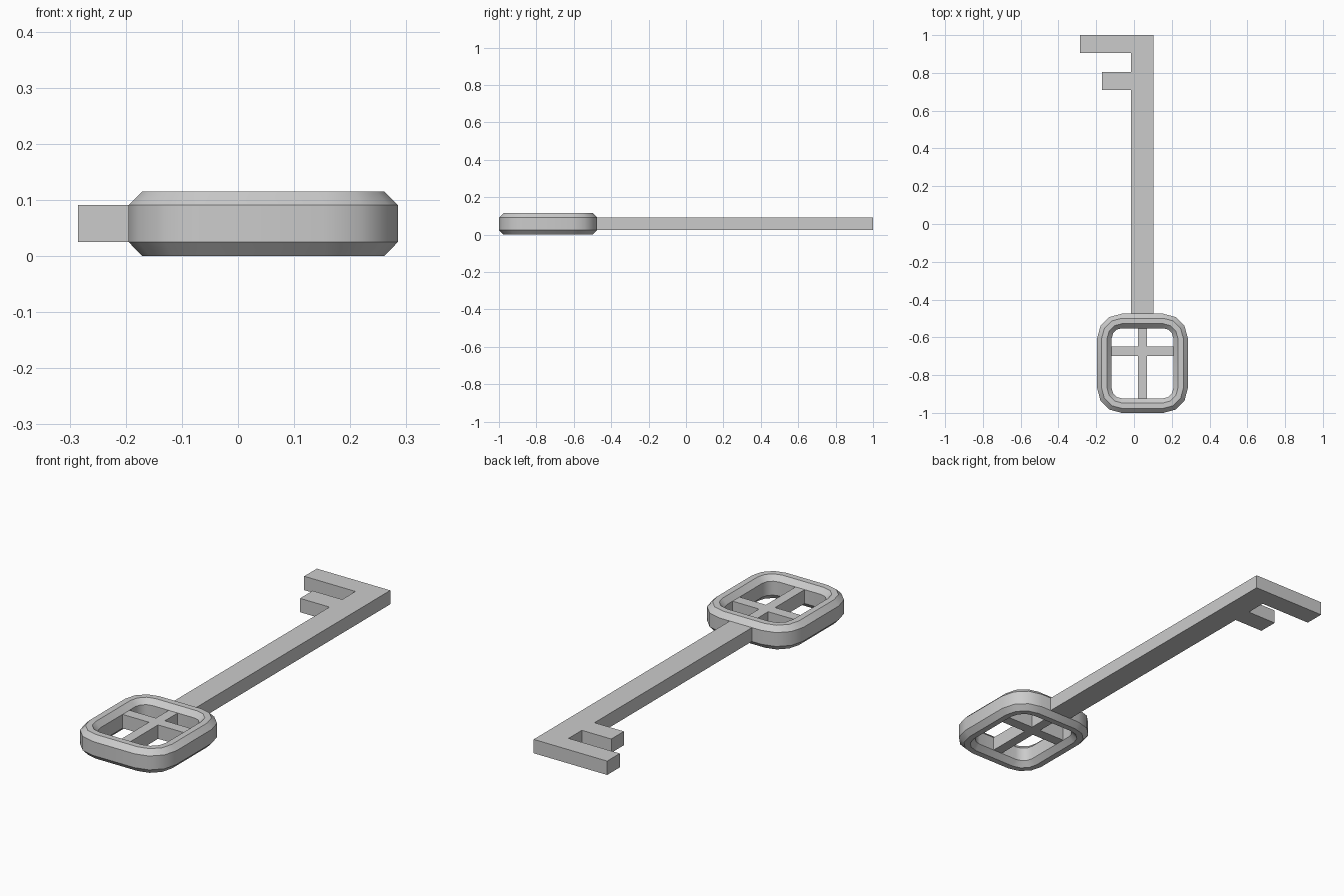
import bpy, bmesh
from math import sin, cos, pi

if "Cube" in bpy.data.objects:
    bpy.data.objects.remove(bpy.data.objects["Cube"])

Z0, Z1, TOP = 0.025, 0.091, 0.115   # blade bottom, blade top, bow top
CX, CY = 0.045, -0.7375             # centre of the bow


def finish(name, bm):
    bmesh.ops.recalc_face_normals(bm, faces=bm.faces)
    me = bpy.data.meshes.new(name)
    bm.to_mesh(me)
    bm.free()
    ob = bpy.data.objects.new(name, me)
    bpy.context.collection.objects.link(ob)
    return ob


def extrude_profile(name, pts, z0, z1):
    bm = bmesh.new()
    face = bm.faces.new([bm.verts.new((x, y, z0)) for x, y in pts])
    up = bmesh.ops.extrude_face_region(bm, geom=[face], use_keep_orig=True)["geom"]
    for v in up:
        if isinstance(v, bmesh.types.BMVert):
            v.co.z = z1
    return finish(name, bm)


def box(name, x0, x1, y0, y1):
    return extrude_profile(name, [(x0, y0), (x1, y0), (x1, y1), (x0, y1)], Z0, Z1)


def rounded_rect(inset, hx=0.24, hy=0.2625, r=0.13, seg=3):
    pts = []
    for q, (sx, sy) in enumerate([(1, 1), (-1, 1), (-1, -1), (1, -1)]):
        for i in range(seg + 1):
            a = (q + i / seg) * pi / 2
            pts.append((CX + sx * (hx - r) + (r - inset) * cos(a),
                        CY + sy * (hy - r) + (r - inset) * sin(a)))
    return pts


# Bow: chamfered section swept round a rounded rectangle
section = [(0, Z0), (0, Z1), (0.024, TOP), (0.053, TOP),
           (0.077, Z1), (0.077, Z0), (0.053, 0), (0.024, 0)]
bm = bmesh.new()
loops = [[bm.verts.new((x, y, z)) for x, y in rounded_rect(inset)]
         for inset, z in section]
for k, a in enumerate(loops):
    b = loops[(k + 1) % len(loops)]
    for i in range(len(a)):
        j = (i + 1) % len(a)
        bm.faces.new((a[i], a[j], b[j], b[i]))
bow = finish("bow", bm)
bpy.context.view_layer.objects.active = bow
bow.select_set(True)
bpy.ops.object.shade_smooth_by_angle(angle=0.6)

# Crossed bars inside the bow
box("bow_long_bar", 0.021, 0.069, -0.95, -0.525)
box("bow_cross_bar", -0.14, 0.23, -0.70, -0.648)

# Shaft and teeth in one outline
extrude_profile("shaft_and_teeth", [
    (-0.015, -0.51), (0.102, -0.51), (0.102, 1.0), (-0.285, 1.0),
    (-0.285, 0.905), (-0.015, 0.905), (-0.015, 0.805), (-0.17, 0.805),
    (-0.17, 0.71), (-0.015, 0.71)], Z0, Z1)
